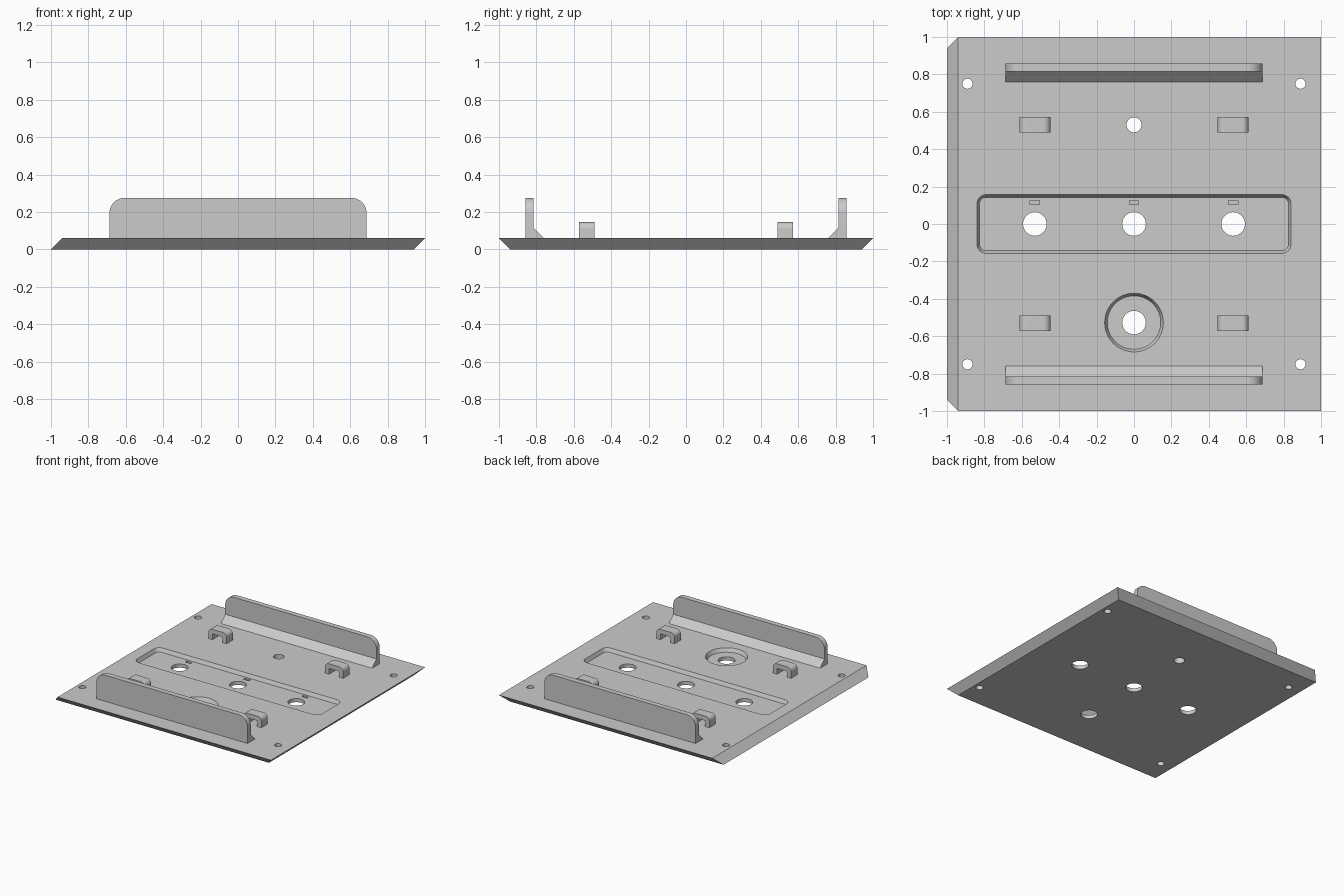
import bpy, bmesh, math

cube = bpy.data.objects.get("Cube")
if cube:
    bpy.data.objects.remove(cube, do_unlink=True)

grey = bpy.data.materials.new("plain grey")
grey.use_nodes = True
COLOUR = (0.6, 0.6, 0.6, 1)
grey.diffuse_color = COLOUR
grey.node_tree.nodes["Principled BSDF"].inputs["Base Color"].default_value = COLOUR

TOP = 0.06      # top of the plate
FLOOR = 0.03    # floor of the recesses
parts = []


def loft(name, lower, upper):
    """Closed solid between two matching rings of points."""
    bm = bmesh.new()
    a = [bm.verts.new(p) for p in lower]
    b = [bm.verts.new(p) for p in upper]
    bm.faces.new(a)
    bm.faces.new(b)
    for i in range(len(a)):
        j = (i + 1) % len(a)
        bm.faces.new((a[i], a[j], b[j], b[i]))
    bmesh.ops.recalc_face_normals(bm, faces=bm.faces)
    mesh = bpy.data.meshes.new(name)
    bm.to_mesh(mesh)
    bm.free()
    mesh.materials.append(grey)
    obj = bpy.data.objects.new(name, mesh)
    bpy.context.collection.objects.link(obj)
    return obj


def arc(cx, cy, r, start, end, steps):
    angles = [math.radians(start + (end - start) * i / steps) for i in range(steps + 1)]
    return [(cx + r * math.cos(t), cy + r * math.sin(t)) for t in angles]


def circle(x, y, r, z):
    return [(u, v, z) for u, v in arc(x, y, r, 0, 360, 48)[:-1]]


def rect(x0, x1, y0, y1, z):
    return [(x0, y0, z), (x1, y0, z), (x1, y1, z), (x0, y1, z)]


def round_rect(w, h, r, z):
    """Centred rounded rectangle with half sizes w and h."""
    pts = []
    for k, (sx, sy) in enumerate(((1, 1), (-1, 1), (-1, -1), (1, -1))):
        pts += arc(sx * (w - r), sy * (h - r), r, 90 * k, 90 * k + 90, 8)
    return [(u, v, z) for u, v in pts]


def cut(target, cutter):
    mod = target.modifiers.new("cut", "BOOLEAN")
    mod.operation = "DIFFERENCE"
    mod.solver = "EXACT"
    mod.object = cutter
    bpy.context.view_layer.objects.active = target
    bpy.ops.object.modifier_apply(modifier=mod.name)
    bpy.data.objects.remove(cutter, do_unlink=True)


def extrude_y(name, profile, y0, y1):
    obj = loft(name, [(x, y0, z) for x, z in profile], [(x, y1, z) for x, z in profile])
    parts.append(obj)


# Base plate with slanted edges
plate = loft("base_plate", rect(-1, 0.94, -0.94, 0.94, 0), rect(-0.94, 1, -1, 1, TOP))
parts.append(plate)

# Long and round recesses with sloping walls, run up to just above the plate
cut(plate, loft("recess_cutter", round_rect(0.827, 0.143, 0.037, FLOOR),
                round_rect(0.854, 0.171, 0.064, TOP + 0.03)))
cut(plate, loft("round_cutter", circle(0, -0.527, 0.143, FLOOR),
                circle(0, -0.527, 0.171, TOP + 0.03)))

# Through holes
holes = [(x, 0, 0.063) for x in (-0.53, 0, 0.53)]
holes += [(0, -0.527, 0.063), (0, 0.53, 0.04)]
holes += [(x, y, 0.027) for x in (-0.89, 0.89) for y in (-0.75, 0.75)]
for x, y, r in holes:
    cut(plate, loft("hole_cutter", circle(x, y, r, -0.1), circle(x, y, r, 0.2)))

# Small blind slots behind the row of holes
for x in (-0.53, 0, 0.53):
    cut(plate, loft("slot_cutter", rect(x - 0.025, x + 0.025, 0.105, 0.126, 0.012),
                    rect(x - 0.025, x + 0.025, 0.105, 0.126, 0.2)))

# Upright rails with rounded top corners and a sloping foot on the inside
W, H, R = 0.687, 0.275, 0.08
rail = [(-W, TOP), (W, TOP)]
rail += arc(W - R, H - R, R, 0, 90, 10) + arc(R - W, H - R, R, 90, 180, 10)
for side, s in (("front", -1), ("back", 1)):
    extrude_y(side + "_rail", rail, s * 0.815, s * 0.858)
    foot = [(0.76, TOP), (0.815, TOP), (0.815, 0.115)]
    parts.append(loft(side + "_rail_foot", [(-W, s * y, z) for y, z in foot],
                      [(W, s * y, z) for y, z in foot]))

# Four arched tie loops
w, h, r, leg = 0.083, 0.145, 0.035, 0.038
for side, s in (("front", -1), ("back", 1)):
    for hand, cx in (("right", -0.53), ("left", 0.53)):
        arch = [(cx + w, TOP)]
        arch += arc(cx + w - r, h - r, r, 0, 90, 8) + arc(cx - w + r, h - r, r, 90, 180, 8)
        arch += [(cx - w, TOP), (cx - w + leg, TOP), (cx - w + leg, h - leg),
                 (cx + w - leg, h - leg), (cx + w - leg, TOP)]
        extrude_y(f"{side}_{hand}_tie_loop", arch, s * 0.49, s * 0.572)

# Smooth the curved walls, keep the corners sharp
bpy.ops.object.select_all(action="DESELECT")
for obj in parts:
    obj.select_set(True)
bpy.context.view_layer.objects.active = plate
bpy.ops.object.shade_smooth_by_angle(angle=math.radians(30))
for obj in parts:
    mod = obj.modifiers.new("even_shading", "WEIGHTED_NORMAL")
    mod.keep_sharp = True
